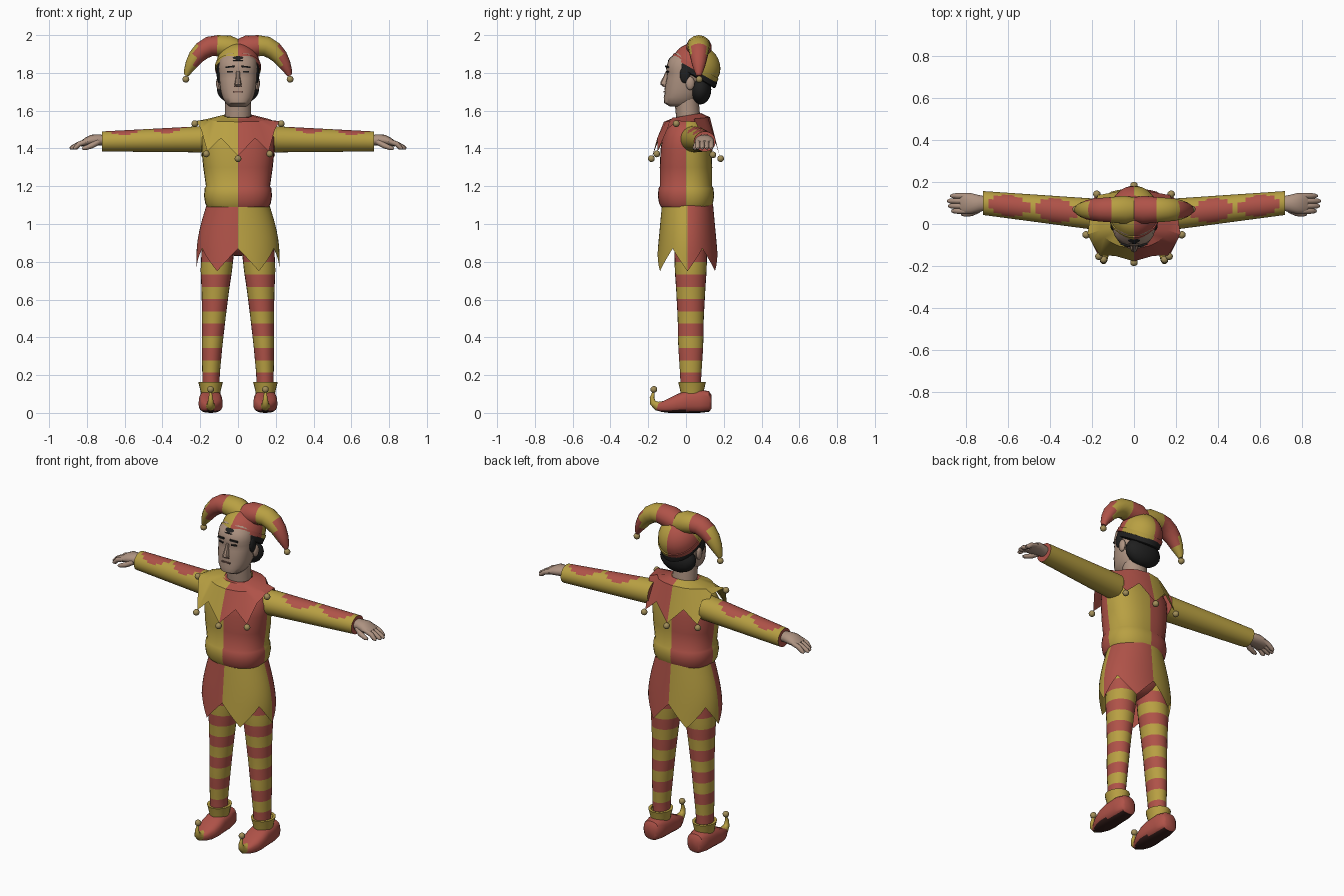
import bpy, bmesh
from math import sin, cos, pi, atan2, copysign, radians
from mathutils import Vector, Matrix

cube = bpy.data.objects.get("Cube")
if cube:
    bpy.data.objects.remove(cube, do_unlink=True)

X, Y, Z = Vector((1, 0, 0)), Vector((0, 1, 0)), Vector((0, 0, 1))


def material(name, *rgb):
    m = bpy.data.materials.new(name)
    m.use_nodes = True
    m.diffuse_color = (*rgb, 1)
    m.node_tree.nodes["Principled BSDF"].inputs["Base Color"].default_value = (*rgb, 1)
    return m


red = material("red cloth", .43, .085, .065)
yellow = material("yellow cloth", .48, .35, .055)
skin = material("skin", .42, .29, .22)
hair = material("black hair", .014, .014, .014)
sole = material("dark sole", .04, .014, .012)
brass = material("bell brass", .36, .27, .10)
lip = material("lip", .2, .11, .085)
CLOTH = (yellow, red)


def finish(bm, name, mats, rule=None, angle=40):
    """Turn a bmesh into an object, colour its faces by rule, smooth shallow edges."""
    bmesh.ops.recalc_face_normals(bm, faces=bm.faces)
    for f in bm.faces:
        f.smooth = True
        if rule:
            f.material_index = int(rule(f.calc_center_median(), f.normal))
    for e in bm.edges:
        e.smooth = len(e.link_faces) == 2 and e.calc_face_angle(0) < radians(angle)
    mesh = bpy.data.meshes.new(name)
    bm.to_mesh(mesh)
    bm.free()
    for m in mats:
        mesh.materials.append(m)
    ob = bpy.data.objects.new(name, mesh)
    bpy.context.collection.objects.link(ob)
    return ob


def ring(c, ru, rv, n=24, u=X, v=Y, p=2.0):
    """Superellipse of points around c in the plane u, v."""
    def power(t):
        return copysign(abs(t) ** (2 / p), t) if abs(t) > 1e-6 else 0
    return [Vector(c) + u * ru * power(cos(2 * pi * i / n)) + v * rv * power(sin(2 * pi * i / n))
            for i in range(n)]


def loft(name, rings, mats, rule=None, caps=True, angle=40):
    bm = bmesh.new()
    rows = [[bm.verts.new(p) for p in r] for r in rings]
    n = len(rows[0])
    for a, b in zip(rows, rows[1:]):
        for i in range(n):
            j = (i + 1) % n
            bm.faces.new((a[i], a[j], b[j], b[i]))
    if caps:
        bm.faces.new(rows[0])
        bm.faces.new(rows[-1])
    return finish(bm, name, mats, rule, angle)


def tube(name, path, mats, ref=Y, n=12, rule=None, flat=1.0):
    """Round tube through (x, y, z, radius) points."""
    pts = [Vector(p[:3]) for p in path]
    rings = []
    for i, p in enumerate(pts):
        t = (pts[min(i + 1, len(pts) - 1)] - pts[max(i - 1, 0)]).normalized()
        u = t.cross(ref).normalized()
        rings.append(ring(p, path[i][3], path[i][3] * flat, n, u, u.cross(t)))
    return loft(name, rings, mats, rule, angle=60)


def ball(name, c, size, mats, n=12):
    bm = bmesh.new()
    bmesh.ops.create_uvsphere(bm, u_segments=n, v_segments=n // 2 + 2, radius=1,
                              matrix=Matrix.Translation(c) @ Matrix.Diagonal((*size, 1)))
    return finish(bm, name, mats)


def plate(name, c, size, mats, yaw=0, roll=0):
    bm = bmesh.new()
    rot = Matrix.Rotation(yaw, 4, 'Z') @ Matrix.Rotation(roll, 4, 'Y')
    bmesh.ops.create_cube(bm, size=1, matrix=Matrix.Translation(c) @ rot @ Matrix.Diagonal((*size, 1)))
    return finish(bm, name, mats)


def bell(name, c):
    ball(name, c, (.018,) * 3, [brass])


# Tunic: quartered body with a bulging waistband
body = [(1.09, .163, .132), (1.11, .174, .143), (1.15, .18, .149), (1.19, .176, .145), (1.2, .17, .138),
        (1.3, .184, .139), (1.4, .194, .134), (1.46, .192, .124), (1.51, .165, .105),
        (1.545, .12, .085), (1.565, .08, .07)]
loft("tunic", [ring((0, 0, z), rx, ry, 32, p=2.4) for z, rx, ry in body], CLOTH,
     lambda c, n: c.x * c.y < 0)

# Skirt: quartered the other way, six pointed tabs
skirt = []
for row in range(9):
    r = []
    for i in range(48):
        a = 2 * pi * i / 48
        bottom = .75 + .12 * (1 - abs((i % 8) - 4) / 4)
        z = 1.105 + (bottom - 1.105) * row / 8
        s = (1.105 - z) / .355
        r.append(Vector(((.165 + .055 * sin(min(1, s * 1.3) * pi / 2)) * cos(a),
                         .008 + (.135 + .033 * s) * sin(a), z)))
    skirt.append(r)
loft("skirt", skirt, CLOTH, lambda c, n: c.x * (c.y - .008) > 0, caps=False)
ball("pelvis", (0, .02, .92), (.15, .1, .09), [red], 16)

# Collar: pointed cape with a bell at every tip
half = [(0, -.178, 1.36), (.09, -.152, 1.455), (.163, -.15, 1.385), (.195, -.1, 1.5), (.222, -.05, 1.545),
        (.207, .05, 1.54), (.172, .138, 1.38), (.09, .152, 1.455), (0, .178, 1.36)]
edge = [Vector(p) for p in half] + [Vector((-x, y, z)) for x, y, z in half[-2:0:-1]]
neckline, shoulder = [], []
for p in edge:
    a = atan2(p.y / .17, p.x / .22)
    neckline.append(Vector((.078 * cos(a), .008 + .072 * sin(a), 1.575 + .012 * sin(a))))
    shoulder.append(Vector((.168 * cos(a), .005 + .122 * sin(a), 1.553 + .012 * sin(a))))
loft("collar", [neckline, shoulder, edge], CLOTH, lambda c, n: c.x > 0, caps=False, angle=30)
for i, p in enumerate(edge[::2]):
    bell(f"collar_bell_{i + 1}", p + Vector((p.x * .03, p.y * .03, -.014)))

# Neck and head
loft("neck", [ring((0, y, z), .07, .064, 16) for z, y in ((1.54, .015), (1.6, .008), (1.7, 0))], [skin])
skull = [(1.622, -.085, .02, .045), (1.64, -.115, .05, .066), (1.67, -.118, .065, .083),
         (1.695, -.112, .075, .09), (1.72, -.113, .08, .095), (1.77, -.103, .09, .1),
         (1.8, -.1, .095, .102), (1.825, -.106, .1, .103), (1.87, -.092, .1, .098), (1.91, -.05, .09, .07)]
loft("head", [ring((0, (f + b) / 2, z), rx, (b - f) / 2, 24, p=2.3) for z, f, b, rx in skull], [skin])
nose = [(1.81, -.1, .009, .006), (1.78, -.106, .011, .014), (1.75, -.112, .016, .024),
        (1.738, -.112, .019, .024), (1.727, -.108, .014, .012)]
loft("nose", [ring((0, y, z), rx, ry, 8) for z, y, rx, ry in nose], [skin])
plate("mouth", (0, -.114, 1.7), (.055, .008, .007), [lip])
plate("nose_shadow", (0, -.114, 1.728), (.04, .008, .005), [lip])
for s, side in ((1, "left"), (-1, "right")):
    plate(f"{side}_brow", (s * .042, -.1, 1.832), (.046, .009, .009), [hair], s * .25, s * .12)
    plate(f"{side}_eye", (s * .042, -.097, 1.806), (.032, .009, .008), [hair], s * .25)
    ball(f"{side}_ear", (s * .102, .022, 1.745), (.014, .024, .036), [skin])
    ball(f"{side}_sideburn", (s * .1, -.005, 1.79), (.013, .028, .045), [hair])

# Hair below the tilted hat
base, along, up = Vector((0, .045, 1.82)), Vector((0, .866, -.5)), Vector((0, .5, .866))
loft("hair_band", [ring(base + up * h, rx, ry, 28, X, along)
                   for h, rx, ry in ((-.036, .1, .138), (-.03, .112, .145), (-.01, .115, .142), (.02, .112, .128))],
     [hair])
ball("hair_back", (0, .074, 1.712), (.112, .06, .08), [hair], 16)

# Hat: quartered dome with a rolled rim
dome = [(-.004, .112, .128), (-.004, .121, .137), (.02, .122, .137)]
dome += [(.02 + .115 * sin(k * pi / 14), .117 * cos(k * pi / 14), .131 * cos(k * pi / 14)) for k in range(7)]
loft("hat", [ring(base + up * h, rx, ry, 32, X, along) for h, rx, ry in dome], CLOTH,
     lambda c, n: c.x * (c - base).dot(along) < 0)

# Hat horns in three bands, each with a bell
horn = [(0, 1.92, .055), (.05, 1.936, .062), (.11, 1.944, .056), (.15, 1.94, .053), (.19, 1.917, .049),
        (.222, 1.885, .042), (.247, 1.845, .033), (.265, 1.81, .022), (.273, 1.785, .012)]
for s, side in ((1, "left"), (-1, "right")):
    tube(f"{side}_horn", [(s * x, .068, z, r) for x, z, r in horn], CLOTH, n=14, flat=1.1,
         rule=lambda c, n: (.11 < abs(c.x) < .222) != (s > 0))
    bell(f"{side}_horn_bell", (s * .276, .07, 1.766))

# Arms: sleeves with red patches on top, then hands
for s, side in ((1, "left"), (-1, "right")):
    def centre(x):
        t = (x - .17) / .55
        return Vector((s * x, .045 + .055 * t, 1.449 - .012 * t)), t

    def patch(c, n):
        if abs(n.x) > .9:
            return True
        mid, t = centre(abs(c.x))
        a = abs(atan2(c.y - mid.y, c.z - mid.z))
        d = min(abs(abs(c.x) - .375), abs(abs(c.x) - .6))
        return any(d < w and a < h for w, h in ((.036, 1.0), (.07, .75), (.1, .42)))

    sleeve = []
    for k in range(45):
        c, t = centre(.17 + .55 * k / 44)
        sleeve.append(ring(c, .075 - .018 * t, .07 - .017 * t, 32, Y, Z))
    loft(f"{side}_sleeve", sleeve, CLOTH, patch)
    palm = [(.7, 1.442, .032, .027), (.74, 1.445, .04, .03), (.78, 1.443, .05, .029),
            (.81, 1.434, .05, .022), (.83, 1.426, .046, .015)]
    loft(f"{side}_palm", [ring((s * x, .098, z), ry, rz, 16, Y, Z) for x, z, ry, rz in palm], [skin])
    for i, (dy, tip) in enumerate(((-.036, .87), (-.012, .885), (.012, .89), (.036, .875))):
        y = .098 + dy
        tube(f"{side}_finger_{i + 1}", [(s * .8, y, 1.437, .014), (s * .84, y, 1.424, .0135),
             (s * (tip - .012), y, 1.405, .012), (s * tip, y, 1.399, .006)], [skin], n=8)
    tube(f"{side}_thumb", [(s * .74, .07, 1.435, .016), (s * .775, .052, 1.415, .015),
         (s * .81, .047, 1.402, .012), (s * .825, .047, 1.398, .006)], [skin], n=8)

# Legs: striped stockings, curled shoes with cuffs and bells
stocking = [(.08, .143, .045, .052), (.2, .143, .046, .056), (.35, .137, .054, .066), (.5, .128, .062, .069),
            (.65, .12, .073, .077), (.75, .115, .083, .084), (.97, .098, .09, .09)]


def stocking_at(z):
    for a, b in zip(stocking, stocking[1:]):
        if z <= b[0]:
            t = (z - a[0]) / (b[0] - a[0])
            return [p + (q - p) * t for p, q in zip(a, b)]


shoe = [(.135, .022, .095, .035), (.122, .006, .115, .05), (.07, 0, .124, .06), (0, 0, .118, .062),
        (-.05, 0, .098, .064), (-.09, 0, .078, .055), (-.13, .005, .058, .036), (-.157, .014, .048, .02)]
cuff = [(.09, .05, .058), (.115, .053, .062), (.163, .065, .073), (.163, .05, .058), (.14, .044, .052)]
curl = [(-.12, .034, .029), (-.153, .036, .024), (-.176, .054, .017), (-.18, .08, .012), (-.172, .108, .007)]
for s, side in ((1, "left"), (-1, "right")):
    rings = []
    for k in range(27):
        z, x, rx, ry = stocking_at(.0825 + .0325 * k)
        rings.append(ring((s * x, .025, z), rx, ry, 24))
    loft(f"{side}_stocking", rings, CLOTH, lambda c, n: int((c.z - .0825) / .065) % 2 == 1)
    loft(f"{side}_shoe", [ring((s * .145, y, (a + b) / 2), w, (b - a) / 2, 20, X, Z, 2.7) for y, a, b, w in shoe],
         (red, sole), lambda c, n: n.z < -.75)
    loft(f"{side}_cuff", [ring((s * .145, .032, z), rx, ry, 20) for z, rx, ry in cuff], [yellow])
    tube(f"{side}_shoe_curl", [(s * .145, y, z, r) for y, z, r in curl], [yellow], X, 10)
    bell(f"{side}_shoe_bell", (s * .145, -.17, .124))
